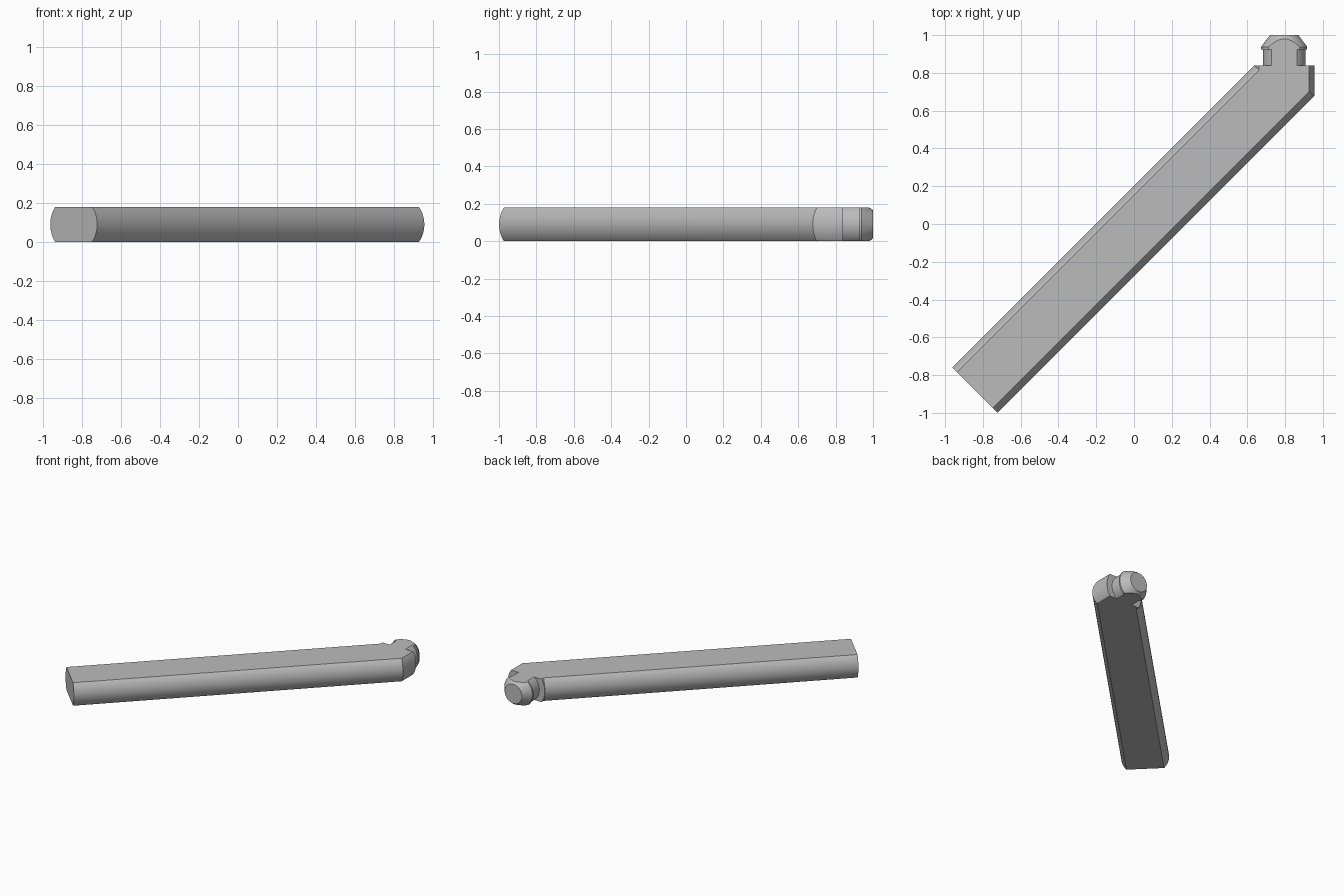
import bpy, bmesh, math
from mathutils import Vector

cube = bpy.data.objects.get("Cube")
if cube:
    bpy.data.objects.remove(cube, do_unlink=True)

HALF = 0.09            # half thickness between the two flats
AXIS_X = 0.795         # axis of the connector
SHOULDER_Y = 0.84
DIAG = math.sqrt(0.5)

grey = bpy.data.materials.new("light_grey")
grey.use_nodes = True
grey.diffuse_color = (0.5, 0.5, 0.5, 1)
grey.node_tree.nodes["Principled BSDF"].inputs["Base Color"].default_value = (0.5, 0.5, 0.5, 1)


def finish(bm, name):
    bmesh.ops.recalc_face_normals(bm, faces=bm.faces)
    mesh = bpy.data.meshes.new(name)
    bm.to_mesh(mesh)
    bm.free()
    obj = bpy.data.objects.new(name, mesh)
    bpy.context.collection.objects.link(obj)
    mesh.materials.append(grey)
    bpy.ops.object.select_all(action='DESELECT')
    obj.select_set(True)
    bpy.context.view_layer.objects.active = obj
    bpy.ops.object.shade_smooth_by_angle(angle=math.radians(25))
    return obj


def bulge(width, radius, z):
    """Half width of a flat-topped section with round sides."""
    return width - radius + math.sqrt(radius ** 2 - z ** 2)


# Diagonal bar, mitred into a short straight shoulder
bm = bmesh.new()
steps = 16
outline = [(side, side * HALF * math.sin(math.pi / 2 * (2 * i / steps - 1))
            / math.sin(math.pi / 2))
           for side in (1, -1) for i in range(steps + 1)]
end, mitre, shoulder = [], [], []
for side, z in outline:
    across = side * bulge(0.17, 0.13, z)
    u = side * bulge(0.16, 0.16, z)
    end.append(bm.verts.new((-0.842 + across * DIAG, -0.879 - across * DIAG, z + HALF)))
    y = min(0.758 - (across / DIAG - u), SHOULDER_Y - 0.0005)
    mitre.append(bm.verts.new((AXIS_X + u, y, z + HALF)))
    shoulder.append(bm.verts.new((AXIS_X + u, SHOULDER_Y, z + HALF)))
for a, b in ((end, mitre), (mitre, shoulder)):
    for i in range(len(a)):
        j = (i + 1) % len(a)
        bm.faces.new((a[i], a[j], b[j], b[i]))
bm.faces.new(end)
bm.faces.new(shoulder)
finish(bm, "diagonal_bar")

# Neck and tapered head, turned around y and trimmed to the flats
bm = bmesh.new()
profile = [(0.113, SHOULDER_Y), (0.113, 0.925), (0.122, 0.925),
           (0.122, 0.938), (0.075, 1.0)]
sides = 64
rings = []
for radius, y in profile:
    rings.append([bm.verts.new((AXIS_X + radius * math.cos(2 * math.pi * k / sides), y,
                                HALF + radius * math.sin(2 * math.pi * k / sides)))
                  for k in range(sides)])
for a, b in zip(rings, rings[1:]):
    for k in range(sides):
        j = (k + 1) % sides
        bm.faces.new((a[k], a[j], b[j], b[k]))
bm.faces.new(rings[0])
bm.faces.new(rings[-1])
for height, direction in ((0, -1), (2 * HALF, 1)):
    cut = bmesh.ops.bisect_plane(bm, geom=bm.verts[:] + bm.edges[:] + bm.faces[:],
                                 plane_co=Vector((0, 0, height)),
                                 plane_no=Vector((0, 0, direction)), clear_outer=True)
    edges = [e for e in cut["geom_cut"] if isinstance(e, bmesh.types.BMEdge)]
    bmesh.ops.holes_fill(bm, edges=edges, sides=0)
finish(bm, "connector_head")
